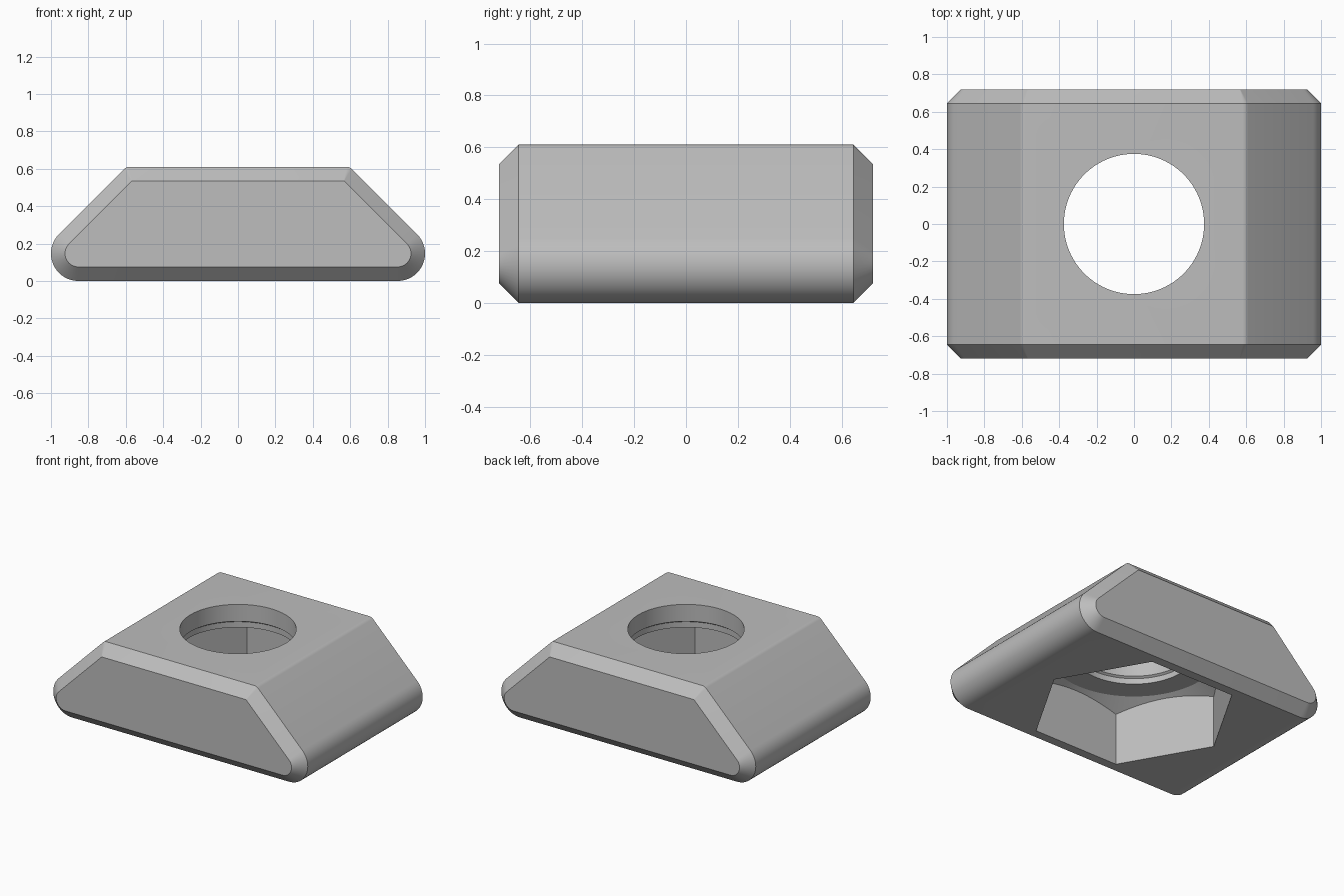
import bpy, bmesh
from math import sin, cos, pi, radians, sqrt

cube = bpy.data.objects.get("Cube")
if cube:
    bpy.data.objects.remove(cube, do_unlink=True)

steel = bpy.data.materials.new("plain_grey_steel")
steel.use_nodes = True
GREY = (0.51, 0.51, 0.51, 1)
steel.diffuse_color = GREY
steel.node_tree.nodes["Principled BSDF"].inputs["Base Color"].default_value = GREY

HEIGHT, HALF_DEPTH, CHAMFER = 0.61, 0.72, 0.075
LOBE = 0.147            # radius of the rounded lower edges


def make_object(name, bm):
    bmesh.ops.recalc_face_normals(bm, faces=bm.faces)
    mesh = bpy.data.meshes.new(name)
    bm.to_mesh(mesh)
    bm.free()
    mesh.materials.append(steel)
    obj = bpy.data.objects.new(name, mesh)
    bpy.context.collection.objects.link(obj)
    return obj


def loft(rings):
    """Skin a list of equal closed rings and cap both ends."""
    bm = bmesh.new()
    loops = [[bm.verts.new(p) for p in ring] for ring in rings]
    for a, b in zip(loops, loops[1:]):
        for i in range(len(a)):
            j = (i + 1) % len(a)
            bm.faces.new((a[i], a[j], b[j], b[i]))
    bm.faces.new(loops[0])
    bm.faces.new(loops[-1])
    return bm


def turned(name, profile, sides):
    """Stack of regular polygons given as (radius, z)."""
    return make_object(name, loft([
        [(r * cos(2 * pi * k / sides), r * sin(2 * pi * k / sides), z)
         for k in range(sides)] for r, z in profile]))


def boolean(obj, cutter, operation):
    """Apply a boolean and discard the cutter."""
    mod = obj.modifiers.new("cut", "BOOLEAN")
    mod.operation, mod.object, mod.solver = operation, cutter, "EXACT"
    graph = bpy.context.evaluated_depsgraph_get()
    mesh = bpy.data.meshes.new_from_object(obj.evaluated_get(graph))
    obj.modifiers.clear()
    obj.data = mesh
    bpy.data.objects.remove(cutter, do_unlink=True)


def arc(cx, cz, r, start, end, steps):
    angles = [radians(start + (end - start) * k / steps) for k in range(steps + 1)]
    return [(cx + r * cos(a), cz + r * sin(a)) for a in angles]


def section(y, inset):
    """Rounded trapezoid, shrunk evenly by the inset."""
    slope = 1 + LOBE * sqrt(2) - inset * sqrt(2)
    r = max(0.04 - inset, 0.004)
    top = HEIGHT - inset - r
    half = arc(1 - LOBE, LOBE, LOBE - inset, -90, 45, 18)
    half += arc(slope - r * sqrt(2) - top, top, r, 45, 90, 4)
    outline = half + [(-x, z) for x, z in reversed(half)]
    return [(x, y, z) for x, z in outline]


# Chamfered trapezoid body
body = make_object("nut_body", loft([
    section(-HALF_DEPTH, CHAMFER), section(CHAMFER - HALF_DEPTH, 0),
    section(HALF_DEPTH - CHAMFER, 0), section(HALF_DEPTH, CHAMFER)]))

# Hexagonal pocket underneath, with a coned roof
pocket = turned("pocket_cutter", [(0.67, -0.1), (0.67, 0.44)], 6)
cone = turned("cone_cutter", [(0.8, -0.2), (0.8, 0.295), (0.55, 0.44), (0.3, 0.585)], 96)
boolean(pocket, cone, "INTERSECT")
boolean(body, pocket, "DIFFERENCE")

# Round bore, slightly relieved at its lower end
bore = turned("bore_cutter", [(0.39, 0.2), (0.39, 0.48), (0.375, 0.49), (0.375, 0.8)], 96)
boolean(body, bore, "DIFFERENCE")

bpy.ops.object.select_all(action="DESELECT")
body.select_set(True)
bpy.context.view_layer.objects.active = body
bpy.ops.object.shade_smooth_by_angle(angle=radians(25))
